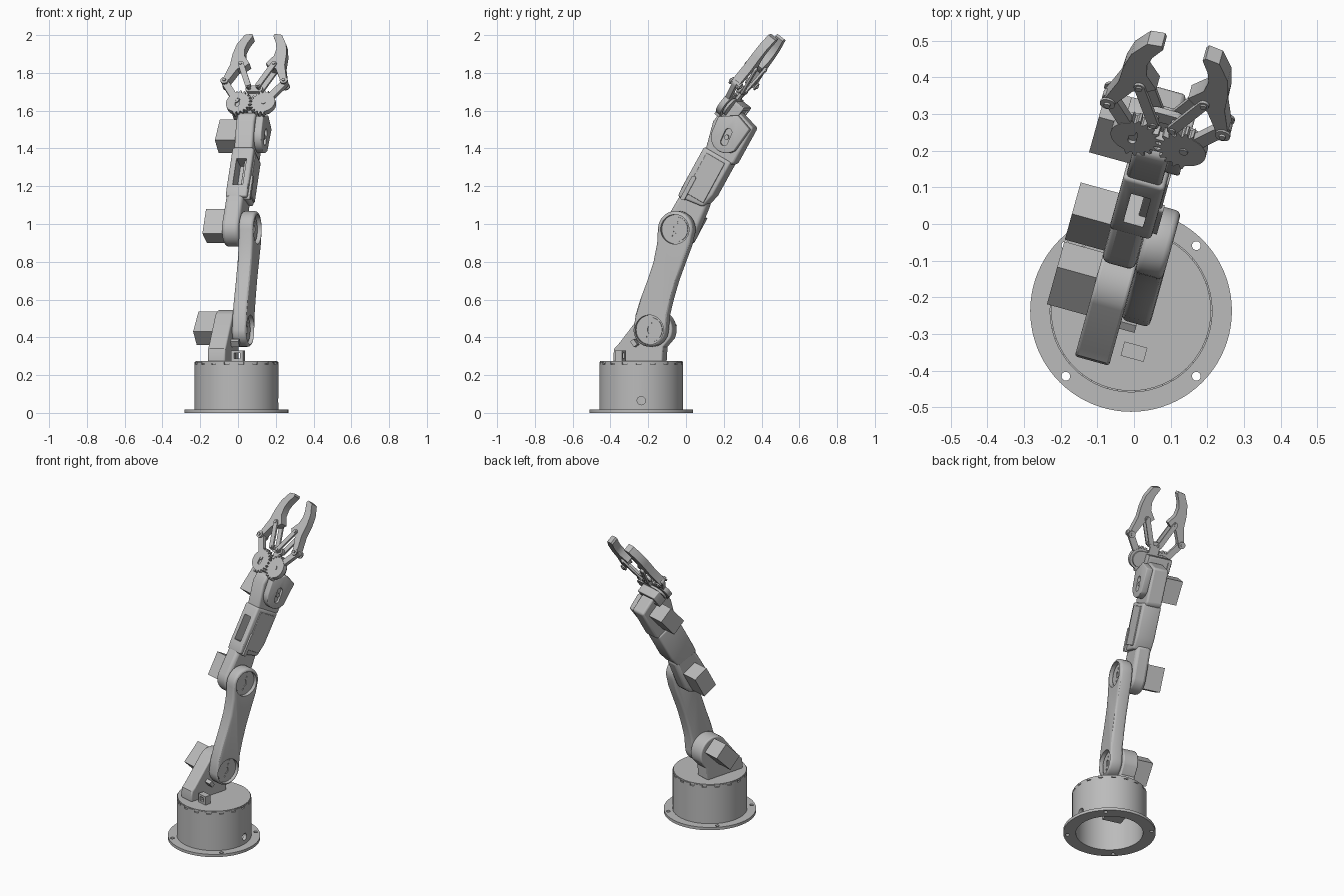
import bpy, bmesh
from math import sin, cos, pi, radians
from mathutils import Matrix, Vector

if "Cube" in bpy.data.objects:
    bpy.data.objects.remove(bpy.data.objects["Cube"], do_unlink=True)

grey = bpy.data.materials.new("light_grey")
grey.use_nodes = True
COLOR = (0.5, 0.5, 0.5, 1)
grey.diffuse_color = COLOR
grey.node_tree.nodes["Principled BSDF"].inputs["Base Color"].default_value = COLOR

# The arm is turned on the base; every part is placed in the turned frame
TURN = Matrix.Translation((-0.008, -0.237, 0)) @ Matrix.Rotation(radians(-15.5), 4, 'Z')
parts = []


def frame(origin, a, b):
    a, b = Vector(a), Vector(b)
    m = Matrix((a, b, a.cross(b))).transposed().to_4x4()
    return TURN @ Matrix.Translation(origin) @ m


def tilted(y, z, deg):
    """Side plane whose second axis leans back by deg; extrusion runs along the hinge."""
    t = radians(deg)
    return frame((0, y, z), (0, cos(t), -sin(t)), (0, sin(t), cos(t)))


SIDE = tilted(0, 0, 0)
FOREARM = tilted(0.201, 0.972, 29.3)
LEAN = radians(37)
GRIP = frame((-0.05, 0.468, 1.637), (1, 0, 0), (0, sin(LEAN), cos(LEAN)))


def finish(name, bm, matrix):
    bmesh.ops.recalc_face_normals(bm, faces=bm.faces)
    me = bpy.data.meshes.new(name)
    bm.to_mesh(me)
    bm.free()
    ob = bpy.data.objects.new(name, me)
    bpy.context.collection.objects.link(ob)
    ob.matrix_world = matrix
    me.materials.append(grey)
    parts.append(ob)
    return ob


def prism(name, pts, lo, hi, matrix, bevel=0):
    bm = bmesh.new()
    face = bm.faces.new([bm.verts.new((x, y, lo)) for x, y in pts])
    top = bmesh.ops.extrude_face_region(bm, geom=[face])
    verts = [v for v in top["geom"] if isinstance(v, bmesh.types.BMVert)]
    bmesh.ops.translate(bm, verts=verts, vec=(0, 0, hi - lo))
    ob = finish(name, bm, matrix)
    if bevel:
        mod = ob.modifiers.new("bevel", 'BEVEL')
        mod.width, mod.segments, mod.angle_limit = bevel, 3, radians(40)
    return ob


def arc(x, y, r, start, end, n=16):
    angles = [radians(start + (end - start) * i / n) for i in range(n + 1)]
    return [(x + r * cos(a), y + r * sin(a)) for a in angles]


def disc(x, y, r, n=32):
    return arc(x, y, r, 0, 360 - 360 / n, n - 1)


def rect(x0, x1, y0, y1):
    return [(x0, y0), (x1, y0), (x1, y1), (x0, y1)]


def capsule(p, q, r):
    d = Vector(q) - Vector(p)
    a = 180 / pi * Vector((1, 0)).angle_signed(d) * -1
    return arc(*q, r, a - 90, a + 90, 10) + arc(*p, r, a + 90, a + 270, 10)


def cut(ob, *shapes):
    """Subtract prisms given as (points, low, high, matrix)."""
    bpy.context.view_layer.objects.active = ob
    for mod in list(ob.modifiers):
        bpy.ops.object.modifier_apply(modifier=mod.name)
    for shape in shapes:
        cutter = prism("cutter", *shape)
        cutter.hide_render = True
        bpy.context.view_layer.update()
        mod = ob.modifiers.new("cut", 'BOOLEAN')
        mod.operation, mod.solver, mod.object = 'DIFFERENCE', 'EXACT', cutter
        bpy.ops.object.modifier_apply(modifier=mod.name)
        parts.remove(cutter)
        bpy.data.objects.remove(cutter, do_unlink=True)


# Base: hollow drum with bolt flange and turntable lid
BASE = Matrix.Translation((-0.008, -0.237, 0))
profile = [(0, 0.275), (0.218, 0.275), (0.218, 0.262), (0.212, 0.262), (0.212, 0.255),
           (0.222, 0.255), (0.222, 0.018), (0.275, 0.018), (0.275, 0), (0.2, 0),
           (0.2, 0.24), (0, 0.24)]
bm = bmesh.new()
ring = [bm.verts.new((r, 0, z)) for r, z in profile]
edges = [bm.edges.new(e) for e in zip(ring, ring[1:])]
bmesh.ops.spin(bm, geom=ring + edges, cent=(0, 0, 0), axis=(0, 0, 1), angle=2 * pi, steps=80)
bmesh.ops.remove_doubles(bm, verts=bm.verts, dist=1e-4)
base = finish("base_drum", bm, BASE)
holes = [(disc(x, y, 0.012, 16), -0.01, 0.03, BASE)
         for x in (-0.178, 0.178) for y in (-0.178, 0.178)]
cable_hole = BASE @ SIDE.to_3x3().to_4x4()
cut(base, *holes, (disc(0.0, 0.065, 0.022), 0.15, 0.28,
                   BASE @ Matrix(((0, 0, 1, 0), (1, 0, 0, 0), (0, 1, 0, 0), (0, 0, 0, 1)))))

# Teeth around the turntable rim
for i in range(18):
    a = i * 20
    wedge = arc(0, 0, 0.222, a, a + 13, 4) + arc(0, 0, 0.205, a + 13, a, 4)
    prism("rim_tooth", wedge, 0.254, 0.27, BASE)
prism("inner_motor", rect(-0.1, 0.02, -0.06, 0.06), 0.12, 0.245, TURN)

# Shoulder bracket on the turntable
bracket = [(0.11, 0.272), (0.115, 0.35)] + arc(0.06, 0.44, 0.105, -25, 130) + [
    (-0.135, 0.36), (-0.155, 0.34), (-0.16, 0.31), (-0.16, 0.272)]
prism("shoulder_bracket", bracket, -0.115, -0.018, SIDE, 0.008)
cable_clip = prism("cable_clip", rect(-0.125, -0.085, 0.27, 0.33), 0.005, 0.07, SIDE)
cut(cable_clip, (rect(0.022, 0.053, 0.288, 0.316), -0.2, 0.2,
                 frame((0, 0, 0), (1, 0, 0), (0, 0, 1))))
prism("stop_tab", rect(-0.018, 0.018, -0.012, 0.012), -0.03, 0.025, tilted(-0.035, 0.37, 55))

# Servo boxes on the hinge line
for name, y, z, lean in (("shoulder_servo", 0.045, 0.447, 45),
                         ("elbow_servo", 0.22, 0.99, 29.3),
                         ("wrist_servo", 0.474, 1.465, 42)):
    prism(name, rect(-0.051, 0.051, -0.0745, 0.0745), -0.226, -0.1, tilted(y, z, lean))

# Upper arm with a round recess at both joints
SHOULDER, ELBOW = (0.06, 0.44), (0.201, 0.972)
outline = arc(*SHOULDER, 0.09, 180, 360) + [(0.158, 0.52), (0.178, 0.6), (0.208, 0.7),
          (0.246, 0.8), (0.281, 0.89)] + arc(*ELBOW, 0.097, -20, 180) + [
          (0.1, 0.9), (0.08, 0.8), (0.042, 0.69), (0.007, 0.6), (-0.018, 0.52)]
upper_arm = prism("upper_arm", outline, -0.02, 0.06, SIDE, 0.016)
cut(upper_arm, *[(disc(*j, 0.078, 48), 0.035, 0.09, SIDE) for j in (SHOULDER, ELBOW)])
for y, z in (SHOULDER, ELBOW):
    horn = prism("joint_horn", disc(y, z, 0.066, 40), 0.03, 0.041, SIDE)
    cut(horn, (capsule((y, z - 0.008), (y, z + 0.008), 0.013), 0.034, 0.1, SIDE),
        *[(disc(y + s * 0.014, z + s * 0.036, 0.006, 12), 0.034, 0.1, SIDE) for s in (-1, 1)])

# Forearm: elbow lobe, boxed middle with a window, wrist head
lobe = arc(0, 0, 0.092, 180, 360) + [(0.07, 0.2), (-0.085, 0.2)]
prism("forearm_elbow", lobe, -0.115, -0.021, FOREARM, 0.02)
shell = [(-0.088, 0.15), (0.06, 0.17), (0.08, 0.25), (0.082, 0.45), (-0.09, 0.45), (-0.092, 0.2)]
forearm = prism("forearm_shell", shell, -0.118, 0.0, FOREARM, 0.012)
cut(forearm, (rect(-0.12, 0.0, 0.22, 0.38), -0.085, -0.03, FOREARM))
prism("forearm_cover", rect(-0.06, 0.055, 0.19, 0.43), -0.05, 0.006, FOREARM, 0.004)
prism("forearm_rib", capsule((-0.055, 0.16), (-0.055, 0.28), 0.012), -0.02, 0.012, FOREARM)
head = [(0.345, 1.385), (0.389, 1.544), (0.422, 1.586), (0.532, 1.591),
        (0.612, 1.507), (0.505, 1.32), (0.455, 1.305)]
prism("wrist_head", head, -0.112, -0.012, SIDE, 0.012)
ear = arc(0.474, 1.46, 0.085, 150, 300) + [(0.6, 1.5), (0.535, 1.575), (0.43, 1.57)]
wrist_ear = prism("wrist_ear", ear, -0.014, 0.028, SIDE, 0.006)
cut(wrist_ear, (capsule((-0.0, -0.028), (0.0, 0.028), 0.02), 0.012, 0.06, tilted(0.474, 1.46, 25)))
prism("wrist_pin", disc(0.474, 1.46, 0.013, 16), 0.0, 0.024, SIDE)

# Palm: neck, carrier plate and gripper motor
prism("palm_neck", rect(-0.05, 0.045, -0.11, 0.03), -0.075, -0.02, GRIP, 0.006)
prism("palm_plate", capsule((-0.07, 0), (0.07, 0), 0.05), -0.034, -0.02, GRIP)
motor = prism("gripper_motor", rect(-0.105, 0.045, -0.045, 0.04), -0.09, -0.03, GRIP, 0.004)
cut(motor, (rect(-0.085, 0.025, -0.025, 0.02), -0.12, -0.082, GRIP))
prism("palm_bridge", capsule((-0.027, 0.1), (0.027, 0.1), 0.02), -0.02, 0.0, GRIP)
prism("palm_stem", rect(-0.03, 0.03, 0.02, 0.1), -0.032, -0.018, GRIP)

FINGER = [(0.15, 0.24), (0.148, 0.31), (0.136, 0.375), (0.102, 0.438), (0.062, 0.445),
          (0.056, 0.432), (0.078, 0.385), (0.087, 0.345), (0.081, 0.3), (0.045, 0.25),
          (0.068, 0.228), (0.105, 0.215), (0.15, 0.122), (0.168, 0.118), (0.178, 0.135)]

# Gears, links and fingers, mirrored about the palm
for side, s in (("right", -1), ("left", 1)):
    def flip(pts):
        return [(s * x, y) for x, y in pts]

    # Gear with teeth only on the inner side
    gear = []
    for i in range(80):
        a = 2 * pi * (i + 0.5) / 80
        inner = cos(a) < 0.2
        r = (0.078 if i % 4 < 2 else 0.064) if inner else 0.062
        gear.append((0.072 + r * cos(a), r * sin(a)))
    wheel = prism(side + "_gear", flip(gear), -0.016, 0.014, GRIP)
    if s < 0:
        cut(wheel, (capsule((-0.072, -0.016), (-0.072, 0.016), 0.011), 0.004, 0.05, GRIP))
    else:
        prism(side + "_gear_pin", flip(disc(0.072, 0, 0.012, 16)), 0.01, 0.018, GRIP)

    prism(side + "_gear_arm", flip(capsule((0.085, 0.02), (0.163, 0.135), 0.019)),
          -0.012, 0.012, GRIP)
    prism(side + "_finger", flip(FINGER), -0.024, 0.024, GRIP)
    for n in (-0.03, 0.026):
        prism(side + "_link", flip(capsule((0.027, 0.1), (0.091, 0.245), 0.015)),
              n - 0.006, n + 0.006, GRIP)
        prism(side + "_knuckle", flip(disc(0.163, 0.135, 0.021, 24)), n - 0.004, n + 0.004, GRIP)
    for x, y in ((0.027, 0.1), (0.091, 0.245), (0.163, 0.135)):
        prism(side + "_pivot_pin", flip(disc(x, y, 0.009, 16)), -0.04, 0.037, GRIP)

# Smooth round walls, keep hard edges
bpy.ops.object.select_all(action='DESELECT')
for ob in parts:
    ob.select_set(True)
bpy.context.view_layer.objects.active = parts[0]
bpy.ops.object.shade_smooth_by_angle(angle=radians(30))
